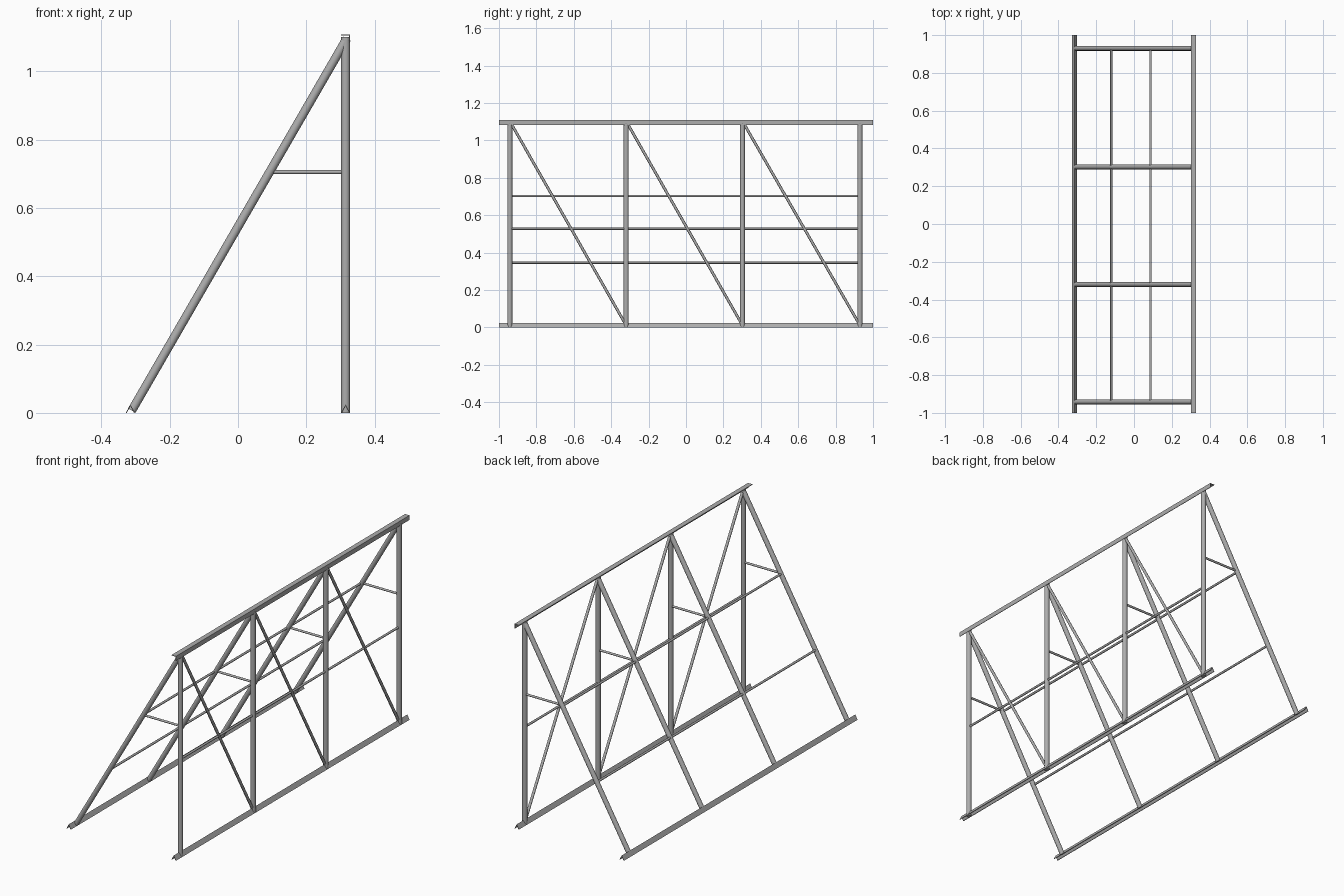
import bpy
import bmesh
import math
from mathutils import Vector

cube = bpy.data.objects.get("Cube")
if cube:
    bpy.data.objects.remove(cube, do_unlink=True)

steel = bpy.data.materials.new("grey steel")
steel.use_nodes = True
GREY = (0.42, 0.42, 0.42, 1)
steel.diffuse_color = GREY
steel.node_tree.nodes["Principled BSDF"].inputs["Base Color"].default_value = GREY


def add_object(name, bm, smooth=False):
    bmesh.ops.recalc_face_normals(bm, faces=bm.faces)
    mesh = bpy.data.meshes.new(name)
    bm.to_mesh(mesh)
    bm.free()
    mesh.materials.append(steel)
    obj = bpy.data.objects.new(name, mesh)
    bpy.context.collection.objects.link(obj)
    if smooth:
        bpy.ops.object.select_all(action="DESELECT")
        obj.select_set(True)
        bpy.context.view_layer.objects.active = obj
        bpy.ops.object.shade_smooth_by_angle(angle=math.radians(50))


def bar(name, start, end, radius, sides=12):
    """Round bar running between two points."""
    start, end = Vector(start), Vector(end)
    axis = end - start
    bm = bmesh.new()
    bmesh.ops.create_cone(bm, cap_ends=True, segments=sides, radius1=radius,
                          radius2=radius, depth=axis.length)
    turn = axis.to_track_quat("Z", "Y").to_matrix().to_4x4()
    bm.transform(turn)
    bmesh.ops.translate(bm, verts=bm.verts, vec=(start + end) / 2)
    add_object(name, bm, smooth=True)


def long_rail(name, profile):
    """Rail with the given x-z cross-section along the full length."""
    bm = bmesh.new()
    face = bm.faces.new([bm.verts.new((x, -1, z)) for x, z in profile])
    out = bmesh.ops.extrude_face_region(bm, geom=[face])
    moved = [v for v in out["geom"] if isinstance(v, bmesh.types.BMVert)]
    bmesh.ops.translate(bm, verts=moved, vec=(0, 2, 0))
    add_object(name, bm)


def roof_angle(x):
    """Angle section with its corner upward, open below."""
    return [(x - HALF, 0), (x, HEIGHT), (x + HALF, 0),
            (x + HALF - WALL, 0), (x, HEIGHT - WALL * 1.8), (x - HALF + WALL, 0)]


HALF = 0.0135
HEIGHT = 0.025
WALL = 0.003
SIDE = 0.315           # distance of the base rails from the centre
TOP = 1.108
FRAMES = [-0.942, -0.32, 0.302, 0.93]


def slope_x(z):
    return -SIDE + 2 * SIDE * z / 1.09


# Angle rails at the base, and the ridge angle with a top and an outer plate
long_rail("upright_base_rail", roof_angle(SIDE))
long_rail("slope_base_rail", roof_angle(-SIDE))
left, right, low = SIDE - HALF, SIDE + HALF, TOP - HEIGHT
long_rail("ridge_rail", [(left, TOP), (right, TOP), (right, low),
                         (right - WALL, low), (right - WALL, TOP - WALL),
                         (left, TOP - WALL)])

# Triangular frames: upright, sloping leg and short tie
for i, y in enumerate(FRAMES, 1):
    bar(f"upright_post_{i}", (SIDE, y, 0), (SIDE, y, 1.1), 0.0132)
    bar(f"sloping_leg_{i}", (slope_x(0.007), y, 0.007), (slope_x(1.096), y, 1.096), 0.0128)
    bar(f"tie_{i}", (slope_x(0.705), y, 0.705), (SIDE, y, 0.705), 0.006, 8)

# Diagonal braces between the uprights
for i, (a, b) in enumerate(zip(FRAMES, FRAMES[1:]), 1):
    bar(f"diagonal_brace_{i}", (SIDE, a + 0.01, 1.085), (SIDE, b - 0.005, 0.02), 0.0075, 8)

# Thin lengthwise rails on the slope and on the upright side
for name, x, z in (("upper_slope_rail", 0.087, 0.703),
                   ("lower_slope_rail", -0.12, 0.346),
                   ("upright_side_rail", SIDE, 0.527)):
    bar(name, (x, FRAMES[0], z), (x, FRAMES[-1], z), 0.006, 8)
